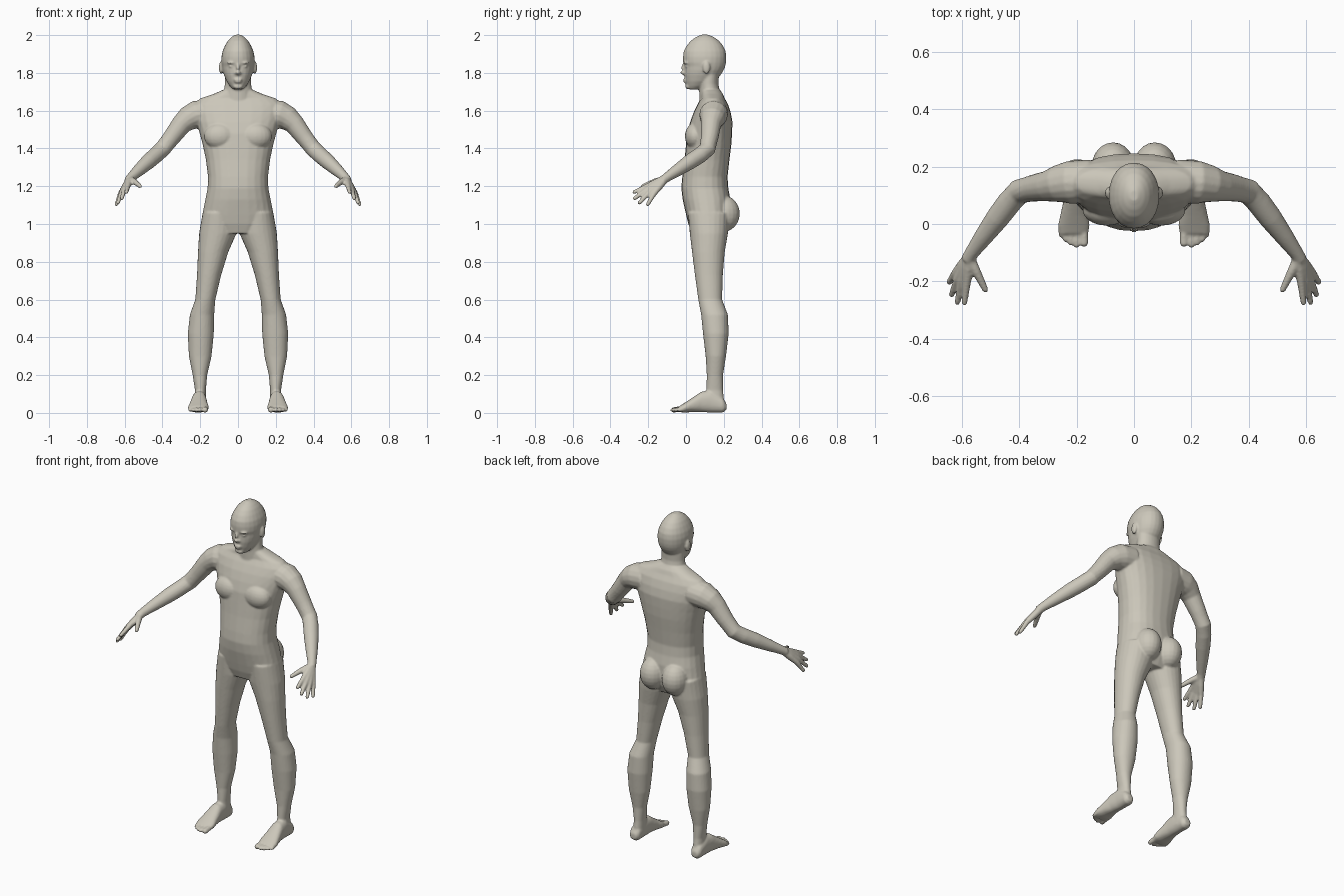
import bpy, bmesh, math
from mathutils import Vector, Matrix

SIDES = 24
bm = bmesh.new()


def skin(rings):
    """Join rings of points into a closed tube with flat ends."""
    vs = [[bm.verts.new(p) for p in r] for r in rings]
    n = len(vs[0])
    faces = [bm.faces.new(vs[0][::-1]), bm.faces.new(vs[-1])]
    for a, b in zip(vs, vs[1:]):
        for i in range(n):
            j = (i + 1) % n
            faces.append(bm.faces.new((a[i], a[j], b[j], b[i])))
    bmesh.ops.recalc_face_normals(bm, faces=faces)


def loft(sections, axis="z", s=1, power=2.3):
    """Rounded sections (position, x0, x1, w0, w1) stacked along z or y."""
    rings = []
    for pos, x0, x1, w0, w1 in sections:
        ring = []
        for i in range(SIDES):
            a = 2 * math.pi * i / SIDES
            c, d = math.cos(a), math.sin(a)
            x = (x0 + x1) / 2 + (x1 - x0) / 2 * math.copysign(abs(c) ** (2 / power), c)
            w = (w0 + w1) / 2 + (w1 - w0) / 2 * math.copysign(abs(d) ** (2 / power), d)
            ring.append((s * x, w, pos) if axis == "z" else (s * x, pos, w))
        rings.append(ring)
    skin(rings)


def centred(sections, power=2.3):
    """Loft of (z, half width, front y, back y) about x = 0."""
    loft([(z, -h, h, f, b) for z, h, f, b in sections], power=power)


def tube(path, s=1):
    """Round limb through (x, y, z, radius) points."""
    pts = [Vector(p[:3]) for p in path]
    rings = []
    for k, p in enumerate(pts):
        t = (pts[min(k + 1, len(pts) - 1)] - pts[max(k - 1, 0)]).normalized()
        u = t.cross(Vector((0, 0, 1))).normalized()
        v = t.cross(u)
        ring = []
        for i in range(16):
            a = math.pi * i / 8
            q = p + path[k][3] * (u * math.cos(a) + v * math.sin(a))
            ring.append((s * q.x, q.y, q.z))
        rings.append(ring)
    skin(rings)


def ball(c, r, s=1):
    m = Matrix.Translation((s * c[0], c[1], c[2])) @ Matrix.Diagonal((*r, 1))
    bmesh.ops.create_uvsphere(bm, u_segments=20, v_segments=12, radius=1, matrix=m)


# torso
centred([(.95, .13, .03, .20), (1.0, .18, .012, .225), (1.05, .189, 0, .235),
         (1.13, .173, -.018, .235), (1.19, .161, -.025, .224), (1.25, .159, -.02, .22),
         (1.34, .17, -.008, .23), (1.42, .187, 0, .24), (1.48, .203, .006, .244),
         (1.54, .222, .022, .246), (1.59, .235, .04, .237), (1.635, .235, .062, .222),
         (1.665, .2, .08, .205), (1.69, .125, .08, .195), (1.71, .08, .08, .18)])
# neck
centred([(1.62, .085, .07, .2), (1.70, .075, .07, .18), (1.74, .07, .07, .172),
         (1.82, .07, .08, .175)], 2)
# head
centred([(1.713, .026, .012, .07), (1.73, .043, .004, .11), (1.755, .06, -.003, .15),
         (1.79, .075, -.009, .185), (1.815, .082, -.009, .2), (1.835, .085, -.008, .208),
         (1.855, .088, -.015, .212), (1.885, .088, -.016, .214), (1.915, .082, -.012, .21),
         (1.945, .069, .004, .196), (1.97, .054, .025, .175), (1.988, .037, .05, .15),
         (2.002, .015, .08, .12)], 2.1)
# nose, lips and chin
tube([(0, -.008, 1.85, .008), (0, -.018, 1.822, .010), (0, -.022, 1.806, .012),
      (0, -.008, 1.795, .011)])
ball((0, -.004, 1.764), (.024, .012, .006))
ball((0, -.002, 1.752), (.02, .012, .006))
ball((0, .012, 1.728), (.026, .016, .015))

for s in (-1, 1):
    # brows, eyes, nostrils, ears
    ball((.034, .004, 1.853), (.024, .018, .007), s)
    ball((.034, .008, 1.834), (.015, .014, .007), s)
    ball((.011, -.008, 1.799), (.009, .011, .007), s)
    ball((.09, .108, 1.828), (.011, .02, .034), s)
    # chest and buttocks
    ball((.095, .05, 1.465), (.085, .056, .07), s)
    ball((.073, .2, 1.055), (.075, .085, .095), s)
    # leg
    loft([(1.06, .01, .187, .01, .23), (.95, .008, .206, .02, .222), (.85, .052, .212, .032, .205),
          (.73, .089, .217, .047, .195), (.6, .12, .226, .065, .191), (.52, .126, .255, .08, .222),
          (.42, .128, .266, .09, .226), (.3, .14, .26, .104, .212), (.2, .163, .24, .11, .196),
          (.12, .17, .228, .108, .196), (.03, .17, .232, .1, .205)], s=s, power=2.1)
    # foot
    loft([(.214, .185, .225, .015, .05), (.195, .172, .237, .002, .08), (.13, .168, .24, .002, .12),
          (.08, .166, .246, .004, .112), (.03, .16, .257, .004, .078), (-.005, .154, .265, .002, .055),
          (-.035, .16, .262, .004, .036)], "y", s)
    # toes
    for x, tip, r in ((.174, -.076, .015), (.2, -.08, .011), (.22, -.072, .011),
                      (.239, -.06, .01), (.255, -.044, .009)):
        tube([(x, 0, .024, r), (x, tip + .025, .018, r), (x, tip + .006, .015, r),
              (x, tip - .003, .013, r * .5)], s)
    # arm
    tube([(.15, .15, 1.585, .075), (.225, .145, 1.577, .075), (.265, .14, 1.558, .065),
          (.3, .132, 1.527, .054), (.35, .125, 1.46, .047), (.4, .113, 1.397, .044),
          (.435, .075, 1.365, .043), (.475, .022, 1.33, .041), (.525, -.045, 1.285, .033),
          (.565, -.1, 1.248, .025), (.58, -.125, 1.23, .024)], s)
    # fingers, each running through the palm from the wrist
    for knuckle, tip in (((.582, -.2, 1.203), (.592, -.283, 1.165)),
                         ((.6, -.2, 1.187), (.617, -.28, 1.13)),
                         ((.614, -.19, 1.172), (.638, -.252, 1.106)),
                         ((.622, -.17, 1.16), (.647, -.207, 1.096))):
        k, t, w = Vector(knuckle), Vector(tip), Vector((.57, -.11, 1.24))
        tube([(*w, .02), (*w.lerp(k, .5), .019), (*k, .0145), (*k.lerp(t, .5), .012),
              (*k.lerp(t, .92), .0105), (*t, .006)], s)
    # thumb
    tube([(.572, -.12, 1.236, .019), (.55, -.165, 1.225, .016), (.53, -.205, 1.21, .013),
          (.518, -.23, 1.2, .011), (.514, -.238, 1.196, .006)], s)

mesh = bpy.data.meshes.new("body")
bm.to_mesh(mesh)
bm.free()
body = bpy.data.objects.new("body", mesh)
bpy.context.collection.objects.link(body)

mat = bpy.data.materials.new("warm grey skin")
mat.diffuse_color = (.6, .57, .49, 1)
mesh.materials.append(mat)

# fuse the parts into one continuous skin
fuse = body.modifiers.new("fuse", "REMESH")
fuse.mode = "VOXEL"
fuse.voxel_size = .0055
fuse.use_smooth_shade = True
relax = body.modifiers.new("relax", "SMOOTH")
relax.factor = .5
relax.iterations = 5
